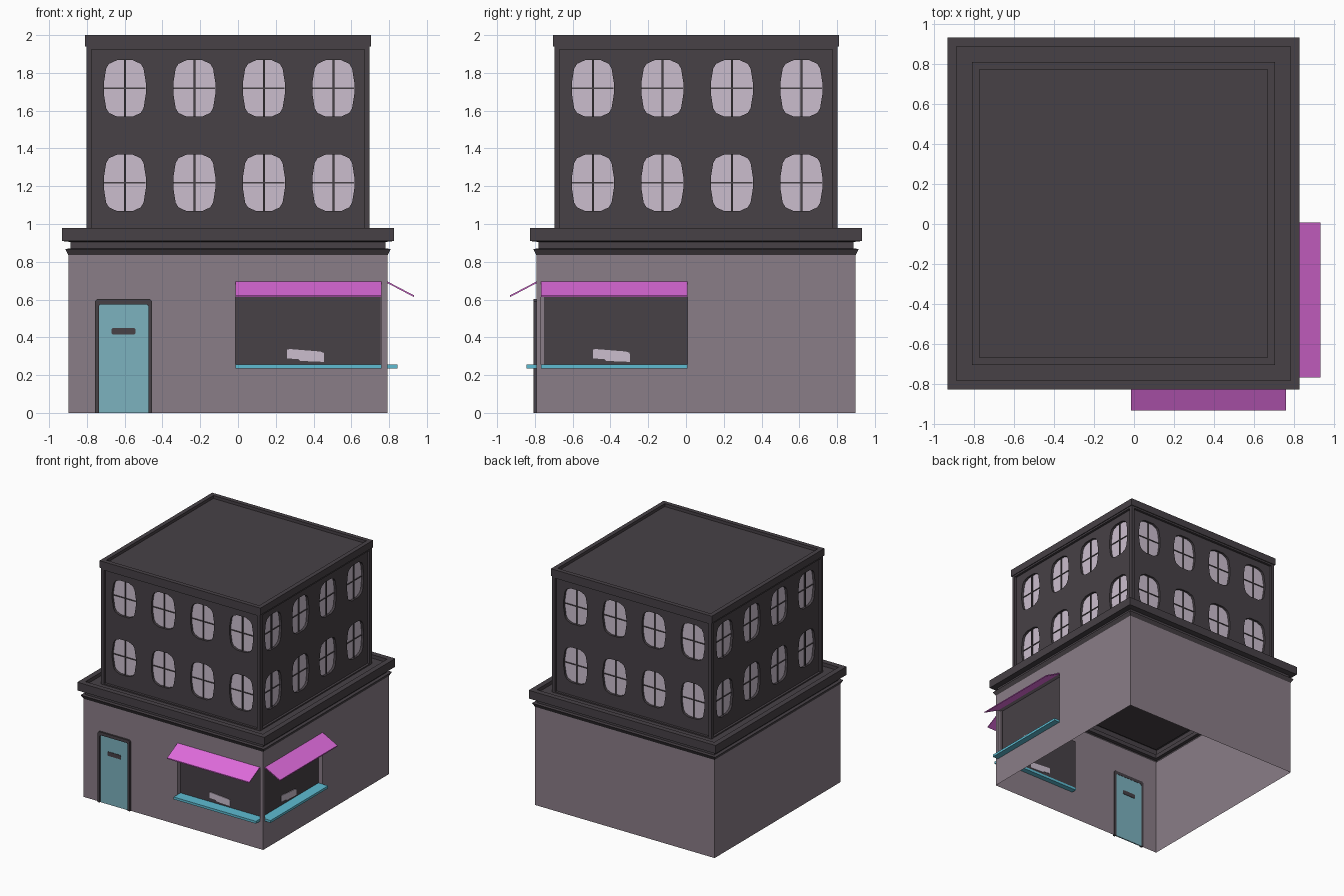
import bpy, bmesh, math
from mathutils import Matrix, Vector

if "Cube" in bpy.data.objects:
    bpy.data.objects.remove(bpy.data.objects["Cube"])

CENTRE = Matrix.Translation((-0.053, 0.053, 0))


def mat(name, r, g, b):
    m = bpy.data.materials.new(name)
    lin = [((c / 255 + 0.055) / 1.055) ** 2.4 for c in (r, g, b)]
    m.diffuse_color = (*lin, 1)
    m.use_nodes = True
    m.node_tree.nodes["Principled BSDF"].inputs["Base Color"].default_value = m.diffuse_color
    return m


WALL = mat("mauve grey wall", 138, 125, 135)
DARK = mat("dark charcoal", 71, 65, 70)
PANE = mat("pale lilac", 203, 190, 206)
DOOR = mat("dusty teal", 124, 178, 191)
SILL = mat("bright blue", 94, 188, 210)
PINK = mat("pink", 222, 107, 219)


def finish(bm, name, mats, side=0):
    """Make an object from bm; side turns a front part to one of four sides."""
    bm.transform(CENTRE @ Matrix.Rotation(side * math.pi / 2, 4, 'Z'))
    me = bpy.data.meshes.new(name)
    bm.to_mesh(me)
    bm.free()
    for m in mats:
        me.materials.append(m)
    ob = bpy.data.objects.new(name, me)
    bpy.context.collection.objects.link(ob)
    return ob


def rect(u0, u1, z0, z1):
    return [(u0, z0), (u1, z0), (u1, z1), (u0, z1)]


def prism(name, outline, d0, d1, m, side=0):
    """Front-facing outline (u, z) extruded between depths d0 and d1."""
    bm = bmesh.new()
    f = bm.faces.new([bm.verts.new((u, -d0, z)) for u, z in outline])
    ext = bmesh.ops.extrude_face_region(bm, geom=[f], use_keep_orig=True)
    for v in ext['geom']:
        if isinstance(v, bmesh.types.BMVert):
            v.co.y = -d1
    bmesh.ops.recalc_face_normals(bm, faces=bm.faces)
    return finish(bm, name, [m], side)


def bar(name, section, u0, u1, m, side=0):
    """Cross-section (depth, z) run along the wall from u0 to u1."""
    bm = bmesh.new()
    a, b = ([bm.verts.new((u, -d, z)) for d, z in section] for u in (u0, u1))
    bm.faces.new(a)
    bm.faces.new(b)
    for i in range(len(a)):
        j = (i + 1) % len(a)
        bm.faces.new((a[i], a[j], b[j], b[i]))
    bmesh.ops.recalc_face_normals(bm, faces=bm.faces)
    return finish(bm, name, [m], side)


def pierced(name, outer, holes, d, depth, mats, side, pane=True):
    """Sheet wall with recessed openings, each optionally closed by a pane."""
    bm = bmesh.new()

    def ring(pts, y):
        return [bm.verts.new((u, y, z)) for u, z in pts]

    def loop(vs):
        return [bm.edges.new((vs[i], vs[(i + 1) % len(vs)])) for i in range(len(vs))]

    o = ring(outer, -d)
    hs = [ring(h, -d) for h in holes]
    if holes:
        edges = loop(o)
        for h in hs:
            edges += loop(h)
        bmesh.ops.triangle_fill(bm, edges=edges, use_beauty=True, normal=(0, -1, 0))
    else:
        bm.faces.new(o)
    for f in bm.faces:
        f.normal_update()
        if f.normal.y > 0:
            f.normal_flip()
    for h, pts in zip(hs, holes):
        mid = sum((v.co for v in h), Vector()) / len(h)
        back = ring(pts, -d + depth)
        for i in range(len(h)):
            j = (i + 1) % len(h)
            f = bm.faces.new((h[i], h[j], back[j], back[i]))
            f.normal_update()
            if f.normal.dot(mid - h[i].co) < 0:
                f.normal_flip()
        if pane:
            bm.faces.new(back).material_index = 1
    return finish(bm, name, mats, side)


def square_loft(name, profile, m):
    """Square rings (half size, z) joined upward, last ring capped."""
    bm = bmesh.new()
    rings = [[bm.verts.new((x * h, y * h, z)) for x, y in
              ((-1, -1), (1, -1), (1, 1), (-1, 1))] for h, z in profile]
    for a, b in zip(rings, rings[1:]):
        for i in range(4):
            j = (i + 1) % 4
            bm.faces.new((a[i], a[j], b[j], b[i]))
    bm.faces.new(rings[-1])
    return finish(bm, name, [m])


# Cornice above the shop and parapet around the roof
square_loft("shop_cornice", [(.845, .835), (.862, .868), (.835, .87), (.835, .905),
                             (.88, .91), (.88, .98), (.835, .98), (.835, .95),
                             (.75, .95)], DARK)
square_loft("roof_parapet", [(.75, 1.94), (.757, 1.94), (.757, 2), (.72, 2),
                             (.72, 1.975)], DARK)

# Ground floor walls: openings on the front and right only
H = .845
shop_mid = {0: .4255, 1: -.433}
for k in range(4):
    if k in shop_mid:
        c = shop_mid[k]
        opening = rect(c - .387, c + .387, .25, .69)
        prism_pts = [(-.1, .335), (-.085, .338), (.075, .325), (.095, .318),
                     (.097, .27), (-.03, .275), (-.04, .285), (-.1, .288)]
        if k == 0:
            # Doorway is a second, open hole: split the wall at its right side
            cut = -.3
            pierced("front_wall_door_part", rect(-H, cut, 0, .84),
                    [rect(-.69, -.415, .004, .59)], H, .005, [WALL], k, pane=False)
            pierced("front_wall_window_part", rect(cut, H, 0, .84), [opening],
                    H, .04, [WALL, DARK], k)
        else:
            pierced("right_wall", rect(-H, H, 0, .84), [opening], H, .04,
                    [WALL, DARK], k)
        # Pale reflection on the glass
        prism("glass_highlight", [(c - .013 + u, z) for u, z in prism_pts],
              H - .0435, H - .035, PANE, k)
        bar("window_sill", [(H - .045, .235), (.897, .235), (.897, .255), (H - .045, .255)],
            c - .387, c + .387, SILL, k)
        bar("awning", [(H - .005, .698), (.985, .622), (.985, .613), (H - .005, .689)],
            c - .387, c + .387, PINK, k)
    else:
        pierced("plain_wall", rect(-H, H, 0, .84), [], H, 0, [WALL], k)

# Door with frame and letter slot
prism("door_frame", [(-.704, 0), (-.684, 0), (-.684, .565), (-.674, .575), (-.431, .575),
                     (-.421, .565), (-.421, 0), (-.402, 0), (-.402, .59), (-.412, .602),
                     (-.693, .602), (-.704, .59)], .838, .86, DARK)
prism("door", rect(-.686, -.419, 0, .577), .84, .85, DOOR)
prism("letter_slot", [(-.617, .423), (-.609, .415), (-.497, .415), (-.489, .423),
                      (-.489, .442), (-.497, .45), (-.609, .45), (-.617, .442)],
      .8365, .8535, DARK)

# Upper floors: framed walls with bulging windows on all four sides
q = [(.111, .03), (.099, .105), (.084, .13), (.042, .149)]
shape = q + [(-u, z) for u, z in q[::-1]] + [(-u, -z) for u, z in q] \
    + [(u, -z) for u, z in q[::-1]]
centres = [(.006 + .368 * (i - 1.5), z) for i in range(4) for z in (1.218, 1.718)]
for k in range(4):
    pierced("upper_wall_frame", rect(-.75, .75, .95, 1.94),
            [rect(-.722, .722, .96, 1.925)], .75, .02, [DARK], k, pane=False)
    pierced("upper_wall", rect(-.722, .722, .96, 1.925),
            [[(cu + u, cz + z) for u, z in shape] for cu, cz in centres],
            .73, .02, [DARK, PANE], k)
    for cu, cz in centres:
        prism("window_upright", rect(cu - .005, cu + .005, cz - .149, cz + .149),
              .709, .718, DARK, k)
        prism("window_crossbar", rect(cu - .11, cu + .11, cz - .004, cz + .004),
              .709, .716, DARK, k)
